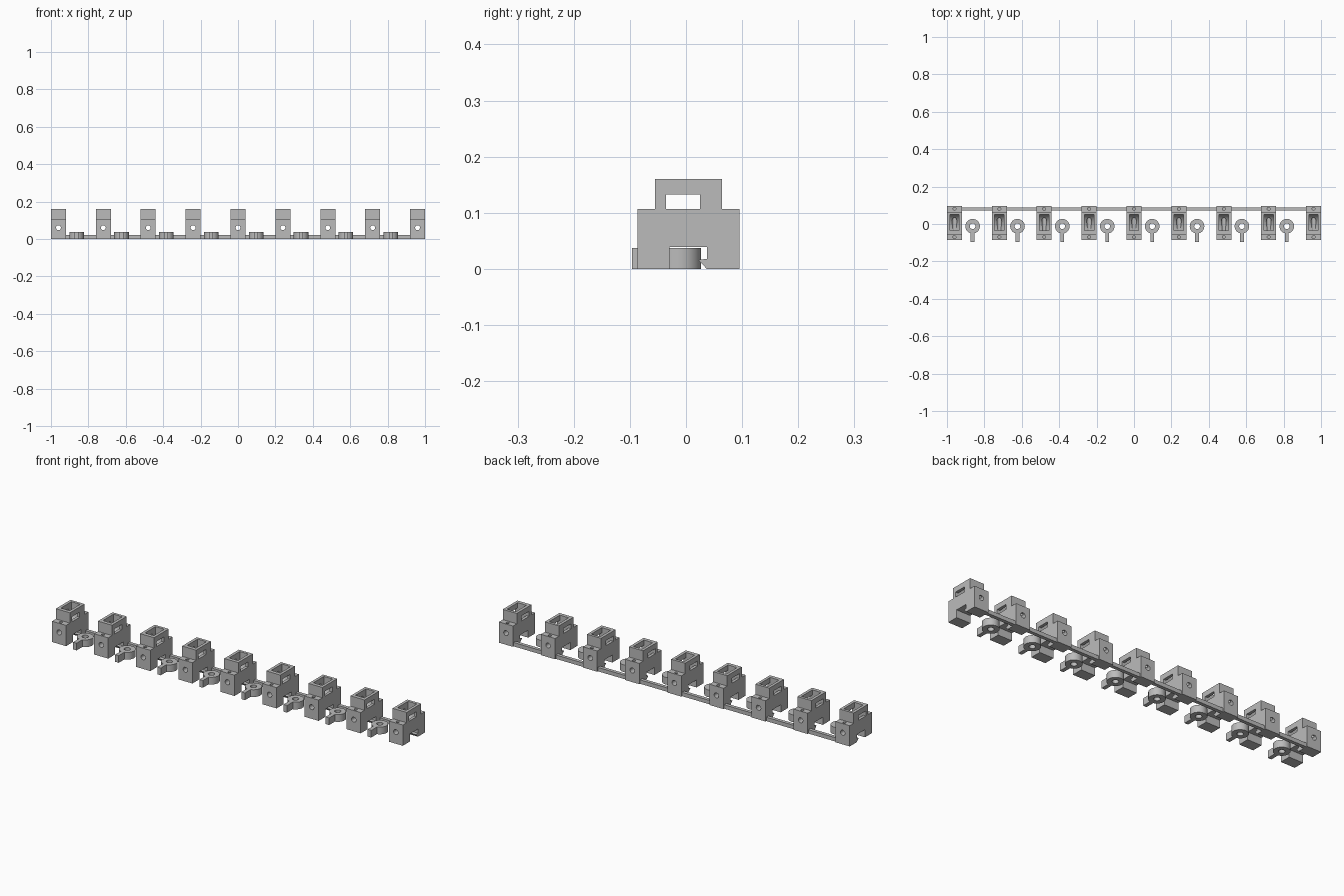
import bpy, bmesh, math
from mathutils import Matrix, Vector

if "Cube" in bpy.data.objects:
    bpy.data.objects.remove(bpy.data.objects["Cube"])

grey = bpy.data.materials.new("light grey plastic")
grey.diffuse_color = (0.5, 0.5, 0.5, 1)
grey.use_nodes = True
grey.node_tree.nodes["Principled BSDF"].inputs["Base Color"].default_value = grey.diffuse_color


def make(name, bm):
    bmesh.ops.recalc_face_normals(bm, faces=bm.faces)
    me = bpy.data.meshes.new(name)
    bm.to_mesh(me)
    bm.free()
    me.materials.append(grey)
    ob = bpy.data.objects.new(name, me)
    bpy.context.collection.objects.link(ob)
    return ob


def extrude_yz(name, pts, x0, x1):
    """Closed y/z outline swept along x."""
    bm = bmesh.new()
    face = bm.faces.new([bm.verts.new((x0, y, z)) for y, z in pts])
    geo = bmesh.ops.extrude_face_region(bm, geom=[face])["geom"]
    verts = [v for v in geo if isinstance(v, bmesh.types.BMVert)]
    bmesh.ops.translate(bm, vec=(x1 - x0, 0, 0), verts=verts)
    return make(name, bm)


def box(name, x0, x1, y0, y1, z0, z1):
    return extrude_yz(name, [(y0, z0), (y1, z0), (y1, z1), (y0, z1)], x0, x1)


def cylinder(name, centre, r, depth, along_y=False, seg=32):
    bm = bmesh.new()
    m = Matrix.Translation(Vector(centre))
    if along_y:
        m = m @ Matrix.Rotation(math.pi / 2, 4, 'X')
    bmesh.ops.create_cone(bm, cap_ends=True, segments=seg, radius1=r, radius2=r,
                          depth=depth, matrix=m)
    return make(name, bm)


def combine(ob, tool, op='DIFFERENCE'):
    mod = ob.modifiers.new("cut", 'BOOLEAN')
    mod.operation, mod.solver, mod.object = op, 'EXACT', tool
    bpy.context.view_layer.objects.active = ob
    bpy.ops.object.modifier_apply(modifier=mod.name)
    bpy.data.objects.remove(tool)


def smooth(ob):
    bpy.ops.object.select_all(action='DESELECT')
    ob.select_set(True)
    bpy.context.view_layer.objects.active = ob
    bpy.ops.object.shade_smooth_by_angle(angle=math.radians(30))


def repeat(ob, name, xs):
    for i, x in enumerate(xs):
        o = ob if i == 0 else ob.copy()
        if i:
            bpy.context.collection.objects.link(o)
        o.name = f"{name}_{i + 1}"
        o.location.x = x


# Terminal block: stepped body with a barbed clip notch underneath
block = extrude_yz("terminal_block", [
    (-0.086, 0), (-0.029, 0), (-0.029, 0.039), (0.037, 0.039), (0.037, 0.018),
    (0.022, 0.016), (0.037, 0), (0.095, 0), (0.095, 0.107), (0.064, 0.107),
    (0.064, 0.16), (-0.055, 0.16), (-0.055, 0.107), (-0.086, 0.107)], -0.04, 0.04)

# Top pocket with a curved floor
arc = [(-0.036 + 0.086 * math.sin(a), 0.105 - 0.055 * math.cos(a))
       for a in (math.pi / 2 * i / 12 for i in range(13))]
combine(block, extrude_yz("pocket", arc + [(0.05, 0.2), (-0.036, 0.2)], -0.025, 0.025))
# Side window, wire hole and screw holes
combine(block, box("window", -0.1, 0.1, -0.036, 0.025, 0.107, 0.133))
combine(block, cylinder("wire_hole", (0, 0, 0.06), 0.013, 0.4, True, 24))
for y in (-0.07, 0.081):
    combine(block, cylinder("screw_hole", (0, y, 0.11), 0.008, 0.1, seg=16))
smooth(block)
repeat(block, "terminal_block", [-0.96 + 0.24 * i for i in range(9)])

# Ring tags with a short tail between the blocks
ring = cylinder("ring_tag", (0, -0.012, 0.0185), 0.039, 0.037)
combine(ring, box("tail", -0.01, 0.01, -0.096, -0.035, 0, 0.037), 'UNION')
combine(ring, cylinder("ring_hole", (0, -0.012, 0.0185), 0.015, 0.1))
smooth(ring)
repeat(ring, "ring_tag", [-0.863 + 0.24 * i for i in range(8)])

# Connecting rail along the back, one length per gap
rail = box("rail", -0.08, 0.08, 0.071, 0.089, 0, 0.02)
repeat(rail, "rail", [-0.84 + 0.24 * i for i in range(8)])
